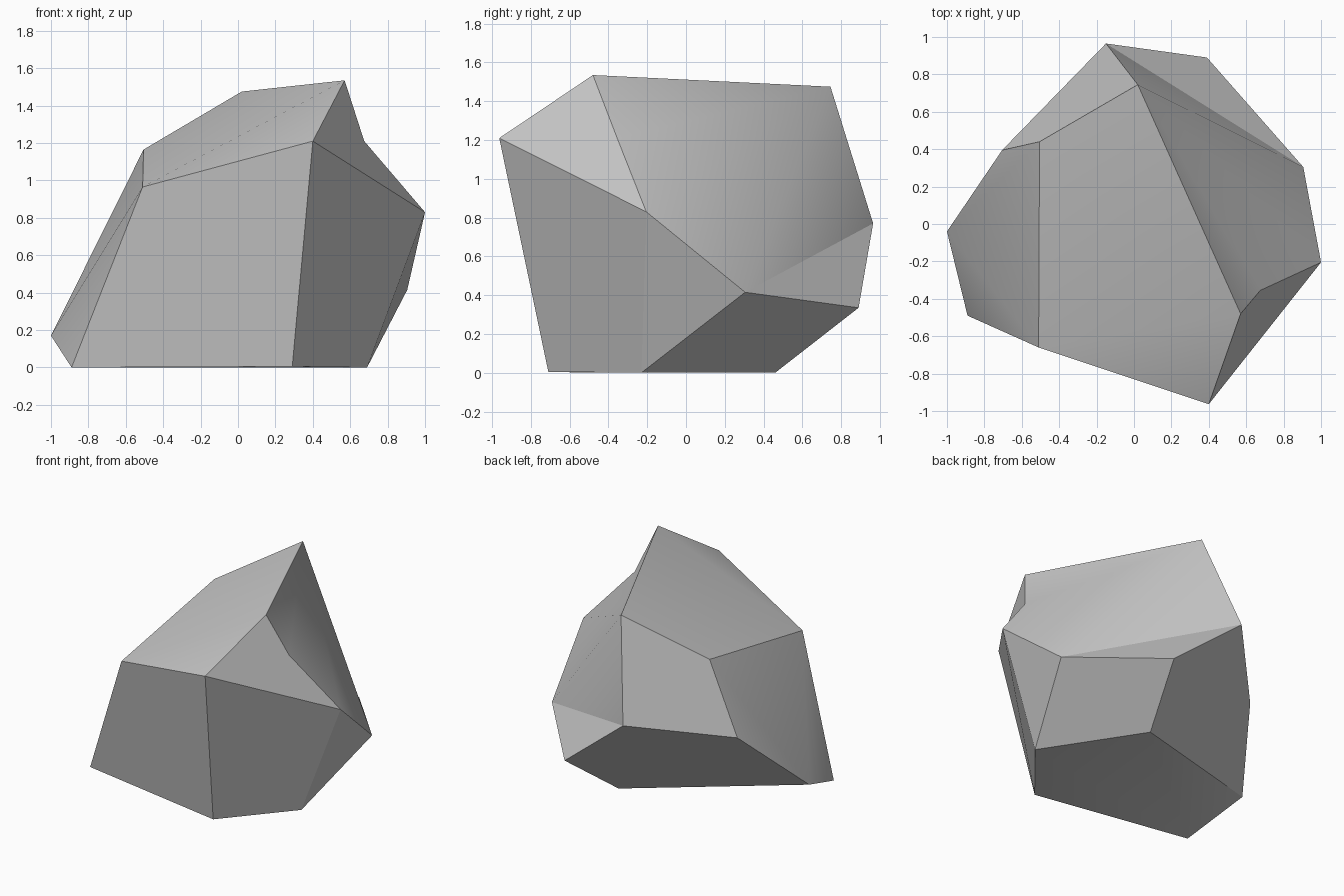
import bpy, bmesh

if "Cube" in bpy.data.objects:
    bpy.data.objects.remove(bpy.data.objects["Cube"])

# Corner points of the boulder
points = {
    "A": (0.57, -0.48, 1.535), "B": (0.02, 0.745, 1.475), "C": (-0.505, 0.44, 1.165),
    "D": (-0.51, -0.66, 0.965), "E": (0.40, -0.963, 1.21), "F": (0.675, -0.355, 1.21),
    "G": (1.00, -0.205, 0.83), "H": (0.905, 0.305, 0.415), "I": (0.69, -0.23, 0.0),
    "J": (0.29, -0.71, 0.005), "K": (-0.89, -0.49, 0.0), "L": (-1.00, -0.04, 0.17),
    "M": (-0.705, 0.395, 0.61), "N": (-0.15, 0.965, 0.77), "O": (0.39, 0.89, 0.335),
    "P": (0.24, 0.46, 0.0),
}

# Facets, each named by its corners in order
facets = [
    "ABCD", "ADE",                      # sloping top
    "KJED", "JIGE",                     # front
    "EGFA",                             # notched shoulder
    "ABF", "BFG", "BGH", "BHN", "HON",  # broad right side
    "IHG", "IPOH",                      # lower right
    "BNMC", "NOPLM", "CMLD", "DLK",     # back and left
    "KPIJ", "KLP",                      # underside
]

bm = bmesh.new()
verts = {name: bm.verts.new(co) for name, co in points.items()}
for facet in facets:
    bm.faces.new([verts[c] for c in facet])
bmesh.ops.recalc_face_normals(bm, faces=bm.faces[:])
mesh = bpy.data.meshes.new("boulder")
bm.to_mesh(mesh)
bm.free()

# Stone colour
stone = bpy.data.materials.new("grey stone")
stone.diffuse_color = (0.56, 0.56, 0.56, 1)
stone.use_nodes = True
stone.node_tree.nodes["Principled BSDF"].inputs["Base Color"].default_value = stone.diffuse_color
mesh.materials.append(stone)

boulder = bpy.data.objects.new("boulder", mesh)
bpy.context.collection.objects.link(boulder)
bpy.context.view_layer.objects.active = boulder
boulder.select_set(True)
bpy.ops.object.shade_smooth_by_angle(angle=0.52)
